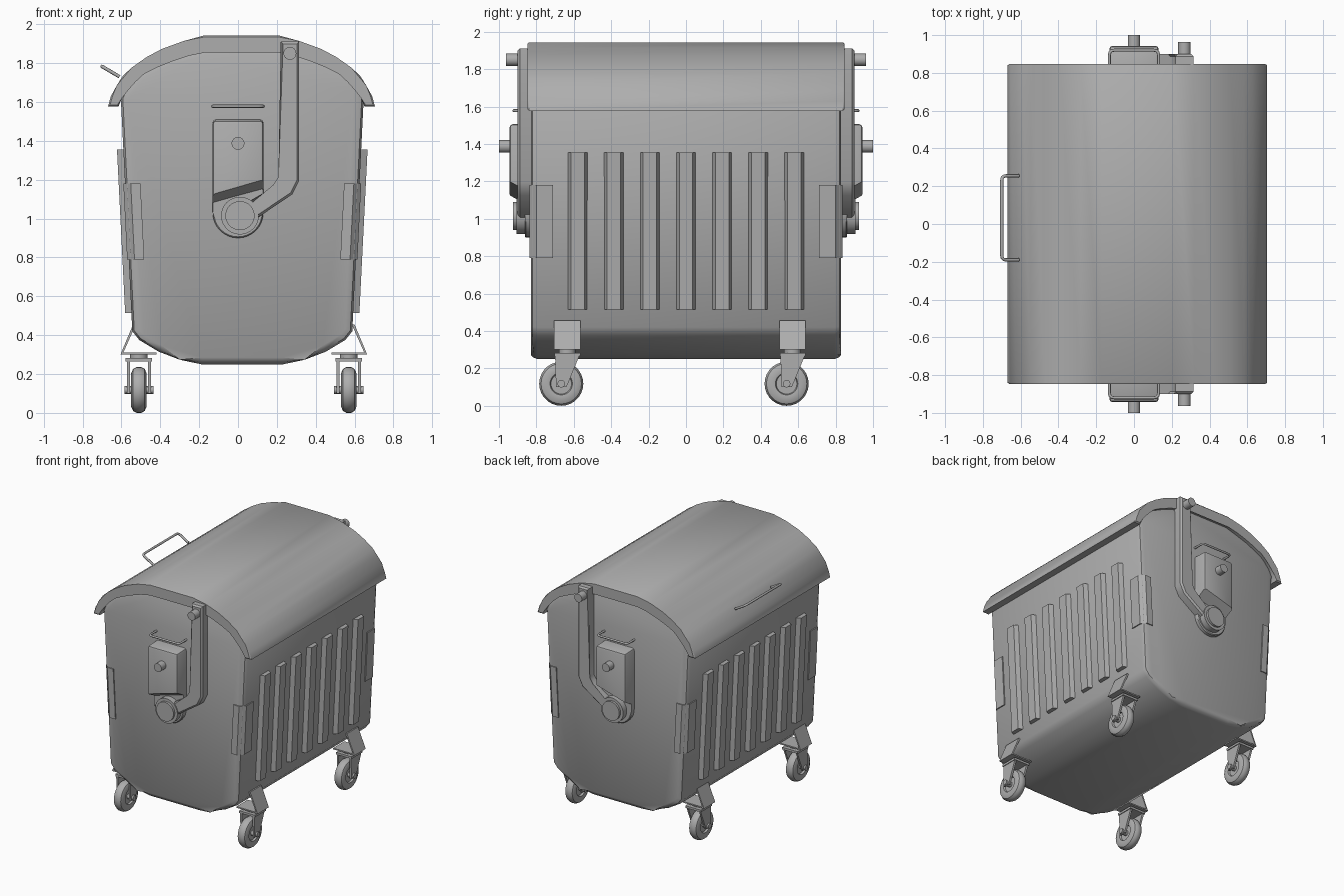
import bpy, bmesh
from math import sin, cos, pi, radians
from mathutils import Matrix, Vector

cube = bpy.data.objects.get("Cube")
if cube:
    bpy.data.objects.remove(cube, do_unlink=True)

GREY = (0.42, 0.42, 0.42, 1)
grey = bpy.data.materials.new("galvanised_grey")
grey.use_nodes = True
grey.diffuse_color = GREY
grey.node_tree.nodes["Principled BSDF"].inputs["Base Color"].default_value = GREY


def finish(name, bm, mirror=False, smooth=35):
    """Turn a bmesh into a shaded object, optionally mirrored front to back."""
    bmesh.ops.recalc_face_normals(bm, faces=bm.faces)
    mesh = bpy.data.meshes.new(name)
    bm.to_mesh(mesh)
    bm.free()
    mesh.materials.append(grey)
    ob = bpy.data.objects.new(name, mesh)
    bpy.context.collection.objects.link(ob)
    bpy.ops.object.select_all(action='DESELECT')
    ob.select_set(True)
    bpy.context.view_layer.objects.active = ob
    bpy.ops.object.shade_smooth_by_angle(angle=radians(smooth))
    if mirror:
        ob.modifiers.new("Mirror", 'MIRROR').use_axis = (False, True, False)
    return ob


def loft(bm, a, b):
    """Closed solid between two matching outlines."""
    va, vb = [bm.verts.new(p) for p in a], [bm.verts.new(p) for p in b]
    caps = [bm.faces.new(va), bm.faces.new(vb[::-1])]
    for i in range(len(va)):
        j = (i + 1) % len(va)
        bm.faces.new((va[i], vb[i], vb[j], va[j]))
    return caps


def prism(name, pts, y0, y1, bevel=0, segments=1, both=False, mirror=False):
    """Extrude an x-z outline along y and bevel the y1 rim (or both rims)."""
    bm = bmesh.new()
    caps = loft(bm, [(x, y0, z) for x, z in pts], [(x, y1, z) for x, z in pts])
    if bevel:
        rims = caps if both else caps[1:]
        bmesh.ops.bevel(bm, geom=[e for f in rims for e in f.edges], offset=bevel,
                        segments=segments, affect='EDGES', profile=0.5)
    return finish(name, bm, mirror)


def cylinder(name, centre, radius, depth, axis='Y', mirror=False, sides=24):
    bm = bmesh.new()
    rot = {'X': Matrix.Rotation(pi / 2, 4, 'Y'), 'Y': Matrix.Rotation(pi / 2, 4, 'X'),
           'Z': Matrix()}[axis]
    bmesh.ops.create_cone(bm, cap_ends=True, segments=sides, radius1=radius, radius2=radius,
                          depth=depth, matrix=Matrix.Translation(centre) @ rot)
    return finish(name, bm, mirror)


def box(name, lo, hi):
    return prism(name, [(lo[0], lo[2]), (hi[0], lo[2]), (hi[0], hi[2]), (lo[0], hi[2])],
                 lo[1], hi[1])


def rod(name, points, radius):
    """Bent round bar through a few points."""
    curve = bpy.data.curves.new(name, 'CURVE')
    curve.dimensions = '3D'
    curve.bevel_depth, curve.bevel_resolution, curve.use_fill_caps = radius, 2, True
    path = [Vector(points[0])]
    for a, b, c in zip(points, points[1:], points[2:]):
        a, b, c = Vector(a), Vector(b), Vector(c)
        p, q = b + (a - b).normalized() * 0.025, b + (c - b).normalized() * 0.025
        path += [p.lerp(b, t).lerp(b.lerp(q, t), t) for t in (0, 0.33, 0.67, 1)]
    path.append(Vector(points[-1]))
    spline = curve.splines.new('POLY')
    spline.points.add(len(path) - 1)
    for sp, p in zip(spline.points, path):
        sp.co = (*p, 1)
    curve.materials.append(grey)
    ob = bpy.data.objects.new(name, curve)
    bpy.context.collection.objects.link(ob)


def symmetric(half, cx):
    """Full outline from its right half, listed bottom to top."""
    return [(cx + x, z) for x, z in half] + [(cx - x, z) for x, z in half[::-1]]


CX = 0.022


def wall(z):
    """Half width of the tapering container at a height."""
    return 0.565 + (z - 0.4) * 0.05


# Container
body_half = [(0.21, 0.25), (0.32, 0.273), (0.43, 0.315), (0.53, 0.375), (wall(0.42), 0.42),
             (wall(1.6), 1.62), (0.6, 1.67), (0.53, 1.75), (0.385, 1.82), (0.19, 1.875)]
prism("container", symmetric(body_half, CX), -0.83, 0.83, 0.035, 2, both=True)

# Domed lid, a thick arched shell
outer = [(0.687, 1.577), (0.672, 1.63), (0.642, 1.685), (0.61, 1.735), (0.565, 1.777),
         (0.49, 1.83), (0.41, 1.873), (0.3, 1.913), (0.19, 1.943)]
inner = [(0.633, 1.577), (0.615, 1.62), (0.59, 1.665), (0.55, 1.71), (0.5, 1.745),
         (0.44, 1.775), (0.36, 1.808), (0.27, 1.838), (0.19, 1.862)]
arch = symmetric(outer, 0.018) + symmetric(inner, 0.018)[::-1]
prism("lid", arch, -0.848, 0.848, 0.008, both=True)

# Lid handle
rod("lid_handle", [(-0.61, -0.19, 1.73), (-0.7, -0.19, 1.783), (-0.7, 0.255, 1.783),
                   (-0.61, 0.255, 1.73)], 0.009)

for side, sx in (("left", 1), ("right", -1)):
    # Trapezoid ribs following the tapered wall
    for i in range(7):
        y = (i - 3) * 0.193
        ring = []
        for z in (0.515, 1.355):
            x = wall(z)
            ring.append([(CX + sx * (x + d), y + w, z) for d, w in
                         ((-0.02, -0.06), (0.032, -0.036), (0.032, 0.036), (-0.02, 0.06))])
        bm = bmesh.new()
        loft(bm, *ring)
        finish(f"{side}_rib_{i + 1}", bm)

    # Guard plates wrapped around the corners
    ring = []
    for z in (0.79, 1.18):
        x = wall(z)
        ring.append([(CX + sx * px, py, z) for px, py in
                     ((x - 0.08, -0.838), (x - 0.03, -0.838), (x + 0.008, -0.8),
                      (x + 0.008, -0.71), (x - 0.02, -0.71), (x - 0.08, -0.82))])
    bm = bmesh.new()
    loft(bm, *ring)
    finish(f"{side}_corner_guards", bm, mirror=True)

# Lifting gear on both ends
arc = [(0.13 * cos(pi + pi * i / 16), 1.03 + 0.13 * sin(pi + pi * i / 16)) for i in range(17)]
prism("pivot_backplate", arc + [(0.13, 1.3), (-0.13, 1.3)], -0.82, -0.862, 0.006, mirror=True)

bm = bmesh.new()
loft(bm, [(-0.13, -0.82, 1.51), (0.13, -0.82, 1.51), (0.13, -0.82, 1.13), (-0.13, -0.82, 1.06)],
     [(-0.13, -0.943, 1.505), (0.13, -0.943, 1.505), (0.13, -0.943, 1.2), (-0.13, -0.943, 1.125)])
edges = [e for e in bm.edges if max(v.co.z for v in e.verts) > 1.4
         and min(v.co.y for v in e.verts) < -0.9]
bmesh.ops.bevel(bm, geom=edges, offset=0.016, segments=2, affect='EDGES', profile=0.5)
finish("trunnion_box", bm, mirror=True)
cylinder("trunnion_pin", (0, -0.96, 1.387), 0.033, 0.08, mirror=True)

arm = [(0.22, 1.91), (0.22, 1.21), (0.19, 1.165), (0.07, 1.095), (0.0, 1.03), (0.08, 0.99),
       (0.28, 1.125), (0.315, 1.195), (0.315, 1.91)]
prism("lid_arm", arm, -0.82, -0.9, 0.012, mirror=True)
cylinder("lid_arm_pin", (0.267, -0.925, 1.85), 0.033, 0.075, mirror=True)
cylinder("pivot_ring", (0.01, -0.865, 1.015), 0.097, 0.085, mirror=True, sides=32)
cylinder("pivot_cap", (0.01, -0.89, 1.015), 0.075, 0.07, mirror=True, sides=32)

for end, sy in (("front", -1), ("back", 1)):
    rod(f"{end}_grip", [(-0.13, sy * 0.82, 1.578), (-0.13, sy * 0.92, 1.578),
                        (0.13, sy * 0.92, 1.578), (0.13, sy * 0.82, 1.578)], 0.008)


def caster(tag, x, y, sx):
    """Swivel caster with its sheet bracket; the wheel trails toward the front."""
    wy = y - 0.032
    # Tyre and hub: revolve a rounded section about the axle
    bm = bmesh.new()
    section = [(-0.022, 0.0), (-0.022, 0.055), (-0.036, 0.06), (-0.04, 0.085), (-0.03, 0.108),
               (-0.012, 0.118), (0.012, 0.118), (0.03, 0.108), (0.04, 0.085), (0.036, 0.06),
               (0.022, 0.055), (0.022, 0.0)]
    verts = [bm.verts.new((x + a, wy, 0.118 + r)) for a, r in section]
    profile = verts + [bm.edges.new(p) for p in zip(verts, verts[1:])]
    bmesh.ops.spin(bm, geom=profile, cent=(x, wy, 0.118), axis=(1, 0, 0), angle=2 * pi, steps=28)
    bmesh.ops.remove_doubles(bm, verts=bm.verts, dist=0.0005)
    finish(f"{tag}_wheel", bm)
    cylinder(f"{tag}_axle", (x, wy, 0.118), 0.02, 0.15, 'X', sides=16)

    # Fork cheeks and crown
    for s in (-1, 1):
        outline = [(y - 0.065, 0.28), (wy - 0.028, 0.1), (wy + 0.028, 0.1), (y + 0.07, 0.28)]
        bm = bmesh.new()
        loft(bm, [(x + s * 0.047, b, z) for b, z in outline],
             [(x + s * 0.062, b, z) for b, z in outline])
        finish(f"{tag}_fork_{'inner' if s != sx else 'outer'}", bm)
    box(f"{tag}_crown", (x - 0.068, y - 0.067, 0.265), (x + 0.068, y + 0.07, 0.282))
    cylinder(f"{tag}_swivel", (x, y, 0.291), 0.045, 0.03, 'Z')

    # Bent sheet bracket
    prism(f"{tag}_bracket", [(x - sx * 0.09, 0.3), (x + sx * 0.095, 0.3), (x + sx * 0.03, 0.455),
                             (x, 0.455), (x + sx * 0.02, 0.445), (x + sx * 0.08, 0.31),
                             (x - sx * 0.09, 0.31)], y - 0.07, y + 0.07)


for fb, y in (("front", -0.635), ("back", 0.57)):
    for side, sx in (("left", 1), ("right", -1)):
        caster(f"{fb}_{side}", 0.03 + sx * 0.54, y, sx)
